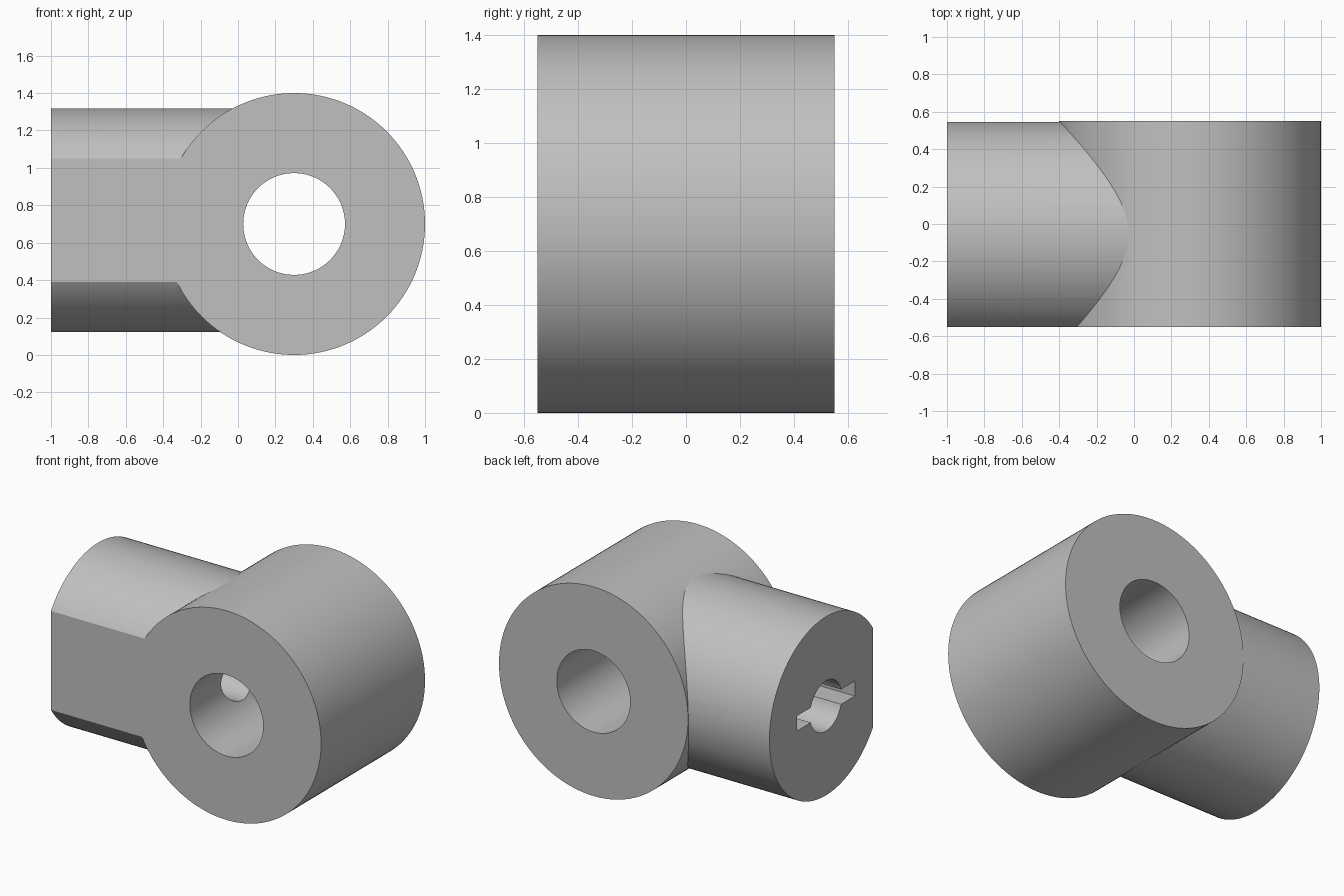
import bpy
import math

cube = bpy.data.objects.get("Cube")
if cube:
    bpy.data.objects.remove(cube, do_unlink=True)

HUB_X, HUB_Z, HUB_R = 0.3, 0.7, 0.7
HALF_WIDTH = 0.55
BORE_R = 0.272
SHAFT_Y, SHAFT_Z, SHAFT_R = -0.052, 0.72, 0.598

grey = bpy.data.materials.new("plain grey")
grey.use_nodes = True
colour = (0.53, 0.53, 0.53, 1)
grey.diffuse_color = colour
grey.node_tree.nodes["Principled BSDF"].inputs["Base Color"].default_value = colour


def cylinder(name, axis, radius, start, end, centre, sides=128):
    """Cylinder along x or y; centre gives the other two coordinates."""
    middle = (start + end) / 2
    if axis == "x":
        place, turn = (middle, *centre), (0, math.pi / 2, 0)
    else:
        place, turn = (centre[0], middle, centre[1]), (math.pi / 2, 0, 0)
    bpy.ops.mesh.primitive_cylinder_add(vertices=sides, radius=radius, depth=end - start,
                                        location=place, rotation=turn)
    ob = bpy.context.object
    ob.name = name
    return ob


def box(name, size, centre):
    bpy.ops.mesh.primitive_cube_add(size=1, location=centre)
    ob = bpy.context.object
    ob.name = name
    ob.scale = size
    bpy.ops.object.transform_apply(location=False, rotation=False, scale=True)
    return ob


def combine(target, tool, operation):
    """Apply a boolean and discard the tool."""
    mod = target.modifiers.new(tool.name, "BOOLEAN")
    mod.operation = operation
    mod.solver = "EXACT"
    mod.object = tool
    bpy.context.view_layer.objects.active = target
    bpy.ops.object.modifier_apply(modifier=mod.name)
    bpy.data.objects.remove(tool, do_unlink=True)


# Hub, left long at the front until it is trimmed with the shaft
body = cylinder("hub_and_shaft", "y", HUB_R, -0.8, HALF_WIDTH, (HUB_X, HUB_Z))

# Round shaft running into the hub
shaft = cylinder("shaft", "x", SHAFT_R, -1, HUB_X, (SHAFT_Y, SHAFT_Z))
combine(body, shaft, "UNION")

# One flat front across hub and shaft
trim = box("front_trim", (4, 1, 4), (0, -HALF_WIDTH - 0.5, HUB_Z))
combine(body, trim, "DIFFERENCE")

# Cross bore through the hub
bore = cylinder("bore", "y", BORE_R, -1, 1, (HUB_X, HUB_Z))
combine(body, bore, "DIFFERENCE")

# Round passage from the shaft end to the bore
passage = cylinder("passage", "x", 0.168, -1.2, HUB_X, (SHAFT_Y, SHAFT_Z), 64)
combine(body, passage, "DIFFERENCE")

# Blind key slot across the passage
slot = box("key_slot", (0.6, 0.61, 0.1), (-0.9, SHAFT_Y, SHAFT_Z))
combine(body, slot, "DIFFERENCE")

# Colour and shading
body.data.materials.clear()
body.data.materials.append(grey)
bpy.ops.object.select_all(action="DESELECT")
body.select_set(True)
bpy.context.view_layer.objects.active = body
bpy.ops.object.shade_smooth_by_angle(angle=math.radians(25))
